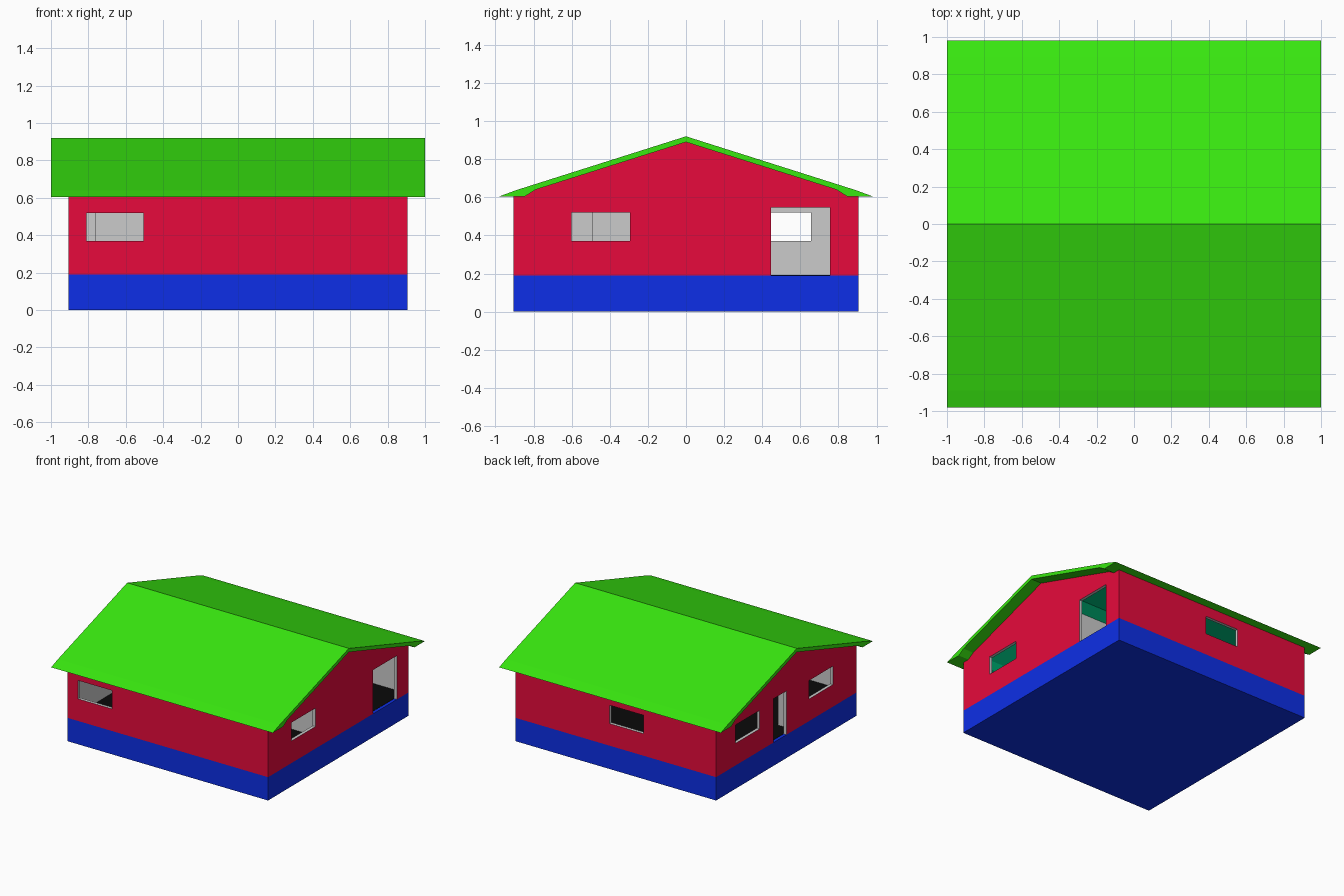
import bpy, bmesh

if "Cube" in bpy.data.objects:
    bpy.data.objects.remove(bpy.data.objects["Cube"])


def mat(name, rgb):
    m = bpy.data.materials.new(name)
    m.diffuse_color = (*rgb, 1)
    m.use_nodes = True
    m.node_tree.nodes["Principled BSDF"].inputs["Base Color"].default_value = m.diffuse_color
    return m


RED = mat("red_paint", (0.8, 0.003, 0.045))
BLUE = mat("blue_paint", (0.004, 0.028, 0.8))
GREEN = mat("green_roof", (0.04, 0.8, 0.005))
TEAL = mat("teal_lining", (0.0, 0.8, 0.32))
BLACK = mat("black_floor", (0.003, 0.003, 0.003))
GREY = mat("grey_plaster", (0.6, 0.6, 0.6))


def prism(name, pts, x0, x1, material):
    """Extrude a (y, z) outline along x."""
    bm = bmesh.new()
    face = bm.faces.new([bm.verts.new((x0, y, z)) for y, z in pts])
    ext = bmesh.ops.extrude_face_region(bm, geom=[face])["geom"]
    bmesh.ops.translate(bm, vec=(x1 - x0, 0, 0),
                        verts=[v for v in ext if isinstance(v, bmesh.types.BMVert)])
    bmesh.ops.recalc_face_normals(bm, faces=bm.faces)
    me = bpy.data.meshes.new(name)
    bm.to_mesh(me)
    bm.free()
    me.materials.append(material)
    ob = bpy.data.objects.new(name, me)
    bpy.context.collection.objects.link(ob)
    return ob


def box(name, x, y, z, material):
    pts = [(y[0], z[0]), (y[1], z[0]), (y[1], z[1]), (y[0], z[1])]
    return prism(name, pts, x[0], x[1], material)


def cut(ob, x, y, z):
    """Cut a box-shaped opening out of an object."""
    cutter = box("cutter", x, y, z, GREY)
    cutter.hide_render = True
    m = ob.modifiers.new("opening", 'BOOLEAN')
    m.operation, m.solver, m.object = 'DIFFERENCE', 'EXACT', cutter
    bpy.context.view_layer.objects.active = ob
    bpy.ops.object.modifier_apply(modifier=m.name)
    bpy.data.objects.remove(cutter)


def mirrored(half):
    """Mirror a half outline that starts on the ridge (y = 0)."""
    return [(-y, z) for y, z in reversed(half[1:])] + half


W, I = 0.905, 0.88            # outer and inner wall faces
FLOOR = 0.19
under = [(0, 0.89), (0.79, 0.64), (0.845, 0.605)]

# plinth and floor
box("plinth", (-W, W), (-W, W), (0, FLOOR), BLUE)
box("floor", (-I, I), (-I, I), (FLOOR, FLOOR + 0.002), BLACK)

# walls: gabled block hollowed out
walls = prism("walls", mirrored(under + [(W, 0.605), (W, FLOOR)]), -W, W, GREY)
cut(walls, (-I, I), (-I, I), (0.1, 1.2))

# windows and doors
win, door = (0.37, 0.52), (0.1, 0.547)
left, right = (-1, -0.8), (0.8, 1)
cut(walls, (-0.81, -0.505), (-1, -0.8), win)
cut(walls, (-0.25, 0.055), (0.8, 1), win)
for x, y, z in [(right, (-0.6, -0.295), win), (right, (0.447, 0.755), door),
                (left, (-0.6, -0.295), win), (left, (0.345, 0.655), win),
                (left, (0.0, 0.168), door)]:
    cut(walls, x, y, z)

# red paint only on the outside faces
walls.data.materials.clear()
walls.data.materials.append(GREY)
walls.data.materials.append(RED)
for p in walls.data.polygons:
    outside = any(abs(p.center[k]) > W - 0.002 and abs(p.normal[k]) > 0.9 for k in (0, 1))
    p.material_index = 1 if outside else 0

# inner partitions
cross = box("cross_partition", (-I, I), (-0.12, -0.1), (FLOOR, 0.85), GREY)
cut(cross, (-0.76, -0.45), (-0.2, 0), door)
room = [(-I, FLOOR), (-0.12, FLOOR), (-0.12, 0.845), (-0.79, 0.634), (-0.845, 0.6), (-I, 0.6)]
prism("room_partition", room, -0.12, -0.1, GREY)
doorway = prism("doorway_partition", room, 0.2, 0.22, GREY)
cut(doorway, (0.1, 0.3), (-0.49, -0.18), door)

# roof with flat eaves, and ceiling lining
top = [(0, 0.92), (0.89, 0.638), (0.98, 0.605)]
roof_outline = mirrored(top) + list(reversed(mirrored(under)))
prism("roof", roof_outline, -1, 1, GREEN)
inner = under + [(I, 0.605)]
lining = mirrored(inner) + [(y, z - 0.004) for y, z in reversed(mirrored(inner))]
prism("ceiling_lining", lining, -I, I, TEAL)
